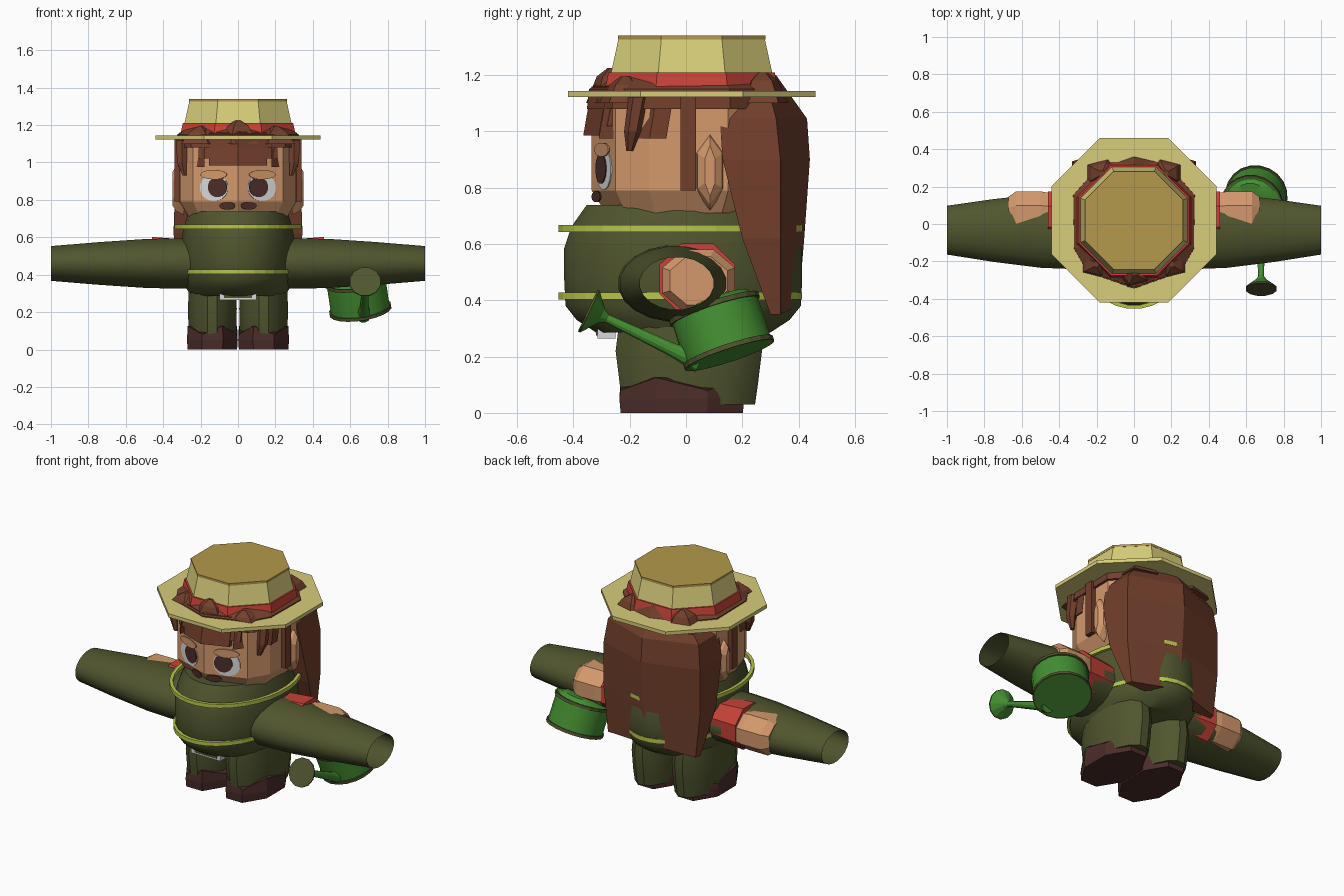
import bpy, bmesh
from math import sin, cos, pi, radians
from mathutils import Vector as V

cube = bpy.data.objects.get("Cube")
if cube:
    bpy.data.objects.remove(cube, do_unlink=True)


def material(name, *rgb):
    col = [(c / 255 / 12.92 if c < 11 else ((c / 255 + .055) / 1.055) ** 2.4) for c in rgb] + [1]
    m = bpy.data.materials.new(name)
    m.use_nodes = True
    m.diffuse_color = col
    bsdf = m.node_tree.nodes["Principled BSDF"]
    bsdf.inputs["Base Color"].default_value = col
    bsdf.inputs["Roughness"].default_value = .9
    return m


OLIVE = material("olive cloth", 80, 85, 46)
STRAW = material("straw", 215, 205, 122)
OCHRE = material("ochre straw", 180, 153, 76)
HAIR = material("hair brown", 114, 63, 44)
DARK = material("dark brown", 76, 45, 41)
SKIN = material("skin", 212, 153, 108)
RED = material("red cloth", 200, 66, 56)
LIME = material("lime trim", 185, 198, 75)
GREEN = material("can green", 68, 143, 50)
WHITE = material("pale grey", 215, 217, 219)
X, Y, Z = V((1, 0, 0)), V((0, 1, 0)), V((0, 0, 1))


def loft(name, rings, mat, caps=True, mirror=False, smooth=False):
    """Skin a list of equal-length closed rings."""
    bm = bmesh.new()
    rows = [[bm.verts.new(p) for p in r] for r in rings]
    n = len(rows[0])
    for a, b in zip(rows, rows[1:]):
        for i in range(n):
            j = (i + 1) % n
            bm.faces.new((a[i], a[j], b[j], b[i]))
    if caps:
        bm.faces.new(rows[0])
        bm.faces.new(rows[-1])
    bmesh.ops.recalc_face_normals(bm, faces=bm.faces)
    me = bpy.data.meshes.new(name)
    bm.to_mesh(me)
    bm.free()
    me.materials.append(mat)
    ob = bpy.data.objects.new(name, me)
    bpy.context.collection.objects.link(ob)
    if mirror:
        ob.modifiers.new("Mirror", "MIRROR")
    if smooth:
        bpy.ops.object.select_all(action="DESELECT")
        ob.select_set(True)
        bpy.context.view_layer.objects.active = ob
        bpy.ops.object.shade_smooth_by_angle(angle=radians(35))
    return ob


def ring(c, ru, rv, n=24, u=X, v=Y):
    """Ellipse whose sides, not corners, face the axes."""
    return [V(c) + u * ru * cos(t) + v * rv * sin(t)
            for t in ((i + .5) * 2 * pi / n for i in range(n))]


def octagon(z, rx, ry, y=.02):
    k = cos(pi / 8)
    return ring((0, y, z), rx / k, ry / k, 8)


def box(name, lo, hi, mat, mirror=False):
    (a, b, c), (d, e, f) = lo, hi
    return loft(name, [[(a, b, z), (d, b, z), (d, e, z), (a, e, z)] for z in (c, f)], mat, mirror=mirror)


def strip(name, p, q, z0, z1, lean=.03, thick=.06):
    """Slab of hair hanging along a line, its top leaning back."""
    rows = []
    for z, s in ((z0, 0), (z1, lean)):
        pts = [(p[0], p[1] + s), (q[0], q[1] + s), (q[0], q[1] + s + thick), (p[0], p[1] + s + thick)]
        rows.append([(x, y, z) for x, y in pts])
    loft(name, rows, HAIR, mirror=True)


# Barrel body with trim hoops
body = [(.285, .25, .31), (.33, .28, .38), (.38, .30, .42), (.48, .305, .425),
        (.585, .305, .425), (.66, .29, .40), (.738, .265, .345)]
loft("barrel_body", [ring((0, -.01, z), rx, ry, 32) for z, rx, ry in body], OLIVE, smooth=True)
for name, z, rx in (("upper_hoop", .655, .34), ("lower_hoop", .415, .305)):
    prof = ((0, 0), (0, .024), (-.02, .024), (-.02, 0), (0, 0))
    loft(name, [ring((0, -.02, z - .012 + h), rx + d, .435 + d, 32) for d, h in prof], LIME, caps=False)

# Open side tubes
tube = [(.2, .2, .137), (.35, .205, .136), (.5, .2, .132), (.75, .17, .115), (1, .132, .094)]
loft("side_tubes", [ring((x, -.04 + .007 * x, .46), ry, rz, 20, Y, Z) for x, ry, rz in tube],
     OLIVE, caps=False, mirror=True, smooth=True)

# Sleeves, hands and thumbs
loft("sleeves", [ring((x, .04, .475), r, r * .95, 8, Y, Z) for x, r in ((.2, .12), (.3, .13), (.46, .145))],
     RED, mirror=True)
loft("hands", [ring((x, .045, .47), r, r * .85, 8, Y, Z) for x, r in ((.4, .12), (.5, .14), (.63, .14), (.67, .11))],
     SKIN, mirror=True)

# Legs, shoes and buckle
legs = [(.03, .122, .24), (.1, .13, .25), (.22, .133, .265), (.34, .128, .25)]
loft("legs", [ring((.137, .01, z), rx, ry, 16) for z, rx, ry in legs], OLIVE, mirror=True, smooth=True)
shoe = [ring((.137, -.015, z), rx, ry, 8) for z, rx, ry in ((0, .143, .235), (.05, .147, .24), (.1, .143, .235))]
for i, p in enumerate(shoe[-1]):
    p.z += .025 if i % 2 else -.02
loft("shoes", shoe, DARK, mirror=True)
box("buckle", (-.1, -.315, .265), (.1, -.25, .3), WHITE)
box("buckle_inset", (-.075, -.319, .275), (.075, -.31, .292), OLIVE)


# Head with a gently pointed face
def head_ring(z, s=1, dy=0):
    half = [(.24, -.25), (.31, -.13), (.315, .15), (.2, .28)]
    pts = [(0, -.335)] + half + [(-x, y) for x, y in reversed(half)]
    return [(x * s, y * s + dy, z) for x, y in pts]


loft("head", [head_ring(.71, .85), head_ring(.79), head_ring(1.1)], SKIN)
loft("ears", [ring((x, .085, .86), ry, rz, 6, Y, Z) for x, ry, rz in ((.29, .06, .14), (.33, .05, .12), (.35, .02, .09))],
     SKIN, mirror=True)

# Eyes, lids and mouth laid on the slanted face
side = V((.24, .085, 0)).normalized()
out = V((side.y, -side.x, 0))


def plate(name, x, z, rx, rz, mat, lift):
    c = V((0, -.335, z)) + side * x
    loft(name, [ring(c + out * d, rx, rz, 16, side, Z) for d in (lift - .006, lift)], mat, mirror=True)


plate("eye_whites", .135, .865, .08, .073, WHITE, .004)
plate("irises", .115, .868, .054, .054, DARK, .008)
plate("eyelids", .135, .935, .075, .025, SKIN, .012)
plate("mouth", .06, .768, .045, .02, DARK, .006)

# Hair: cap, fringe, side locks and long back
loft("hair_cap", [head_ring(1.08, 1.05), head_ring(1.15, 1.03), head_ring(1.2, .8)], HAIR)
strip("fringe_centre", (0, -.365), (.155, -.31), .985, 1.16)
strip("fringe_gap", (.13, -.31), (.21, -.28), 1.02, 1.16)
strip("fringe_sides", (.18, -.31), (.32, -.13), .975, 1.15)
box("side_locks", (.29, -.02, .79), (.34, .035, 1.13), HAIR, mirror=True)
loft("temple_locks", [ring((x, y, z), r, r, 6) for x, y, z, r in
                      ((.285, -.2, .93, .012), (.3, -.19, 1.0, .03), (.3, -.17, 1.12, .035))], HAIR, mirror=True)
back = [(1.2, .19, .15, .17, .28, .32), (1.045, .31, .12, .31, .32, .43), (.9, .335, .13, .33, .335, .44),
        (.62, .345, .2, .33, .335, .42), (.35, .31, .3, .3, .335, .4)]
rows = []
for z, xs, yf, xm, ym, yb in back:
    rows.append([(xs, yf, z), (xm, ym, z), (0, yb, z + (.03 if z < .4 else 0)), (-xm, ym, z), (-xs, yf, z)])
loft("long_back_hair", rows, HAIR)

# Tufts that poke over the brim
for name, x, y, z, twin in (("front_tuft", 0, -.26, 1.225, False), ("side_tufts", .2, -.215, 1.195, True),
                            ("rear_tufts", .17, .27, 1.21, True)):
    loft(name, [ring((x, y, 1.1), .13, .1, 5), ring((x, y, z - .03), .07, .06, 5),
                ring((x, y, z), .015, .02, 5)], HAIR, mirror=twin)

# Straw hat
loft("hat_brim", [octagon(1.122, .44, .44), octagon(1.144, .44, .44)], STRAW)
loft("hat_band", [octagon(1.14, .31, .31), octagon(1.21, .295, .295)], RED)
loft("hat_crown", [octagon(1.2, .288, .288), octagon(1.328, .26, .26)], STRAW)
loft("hat_top", [octagon(1.326, .262, .262), octagon(1.34, .262, .262)], OCHRE)

# Watering can, tilted
axis = V((-.15, -.33, 1)).normalized()
cu = axis.cross(Y).normalized()
cv = axis.cross(cu)
base = V((.655, .155, .205))


def can_ring(h, r, shift=0):
    return ring(base + axis * h + Y * shift, r, r, 20, cu, cv)


loft("can_body", [can_ring(0, .16), can_ring(.18, .16)], GREEN, smooth=True)
for name, h in (("can_base_rim", 0), ("can_top_rim", .165)):
    loft(name, [can_ring(h + d, r) for d, r in ((0, .158), (0, .168), (.018, .168), (.018, .158))],
         OLIVE, caps=False)
loft("can_lid", [can_ring(.18, .15), can_ring(.215, .1, .035), can_ring(.222, .05, .045)], GREEN, smooth=True)

# Spout and sprinkler rose
d = V((0, -.9, .42)).normalized()
su = d.cross(X)
spout = [((.67, .05, .18), .04), ((.675, -.05, .225), .025), ((.68, -.28, .335), .016),
         ((.68, -.3, .345), .03), ((.68, -.342, .36), .085)]
loft("spout", [ring(c, r, r, 12, X, su) for c, r in spout], GREEN)
rose = V((.68, -.342, .36))
loft("sprinkler_face", [ring(rose + d * h, .085, .085, 12, X, su) for h in (0, .008)], OLIVE)
